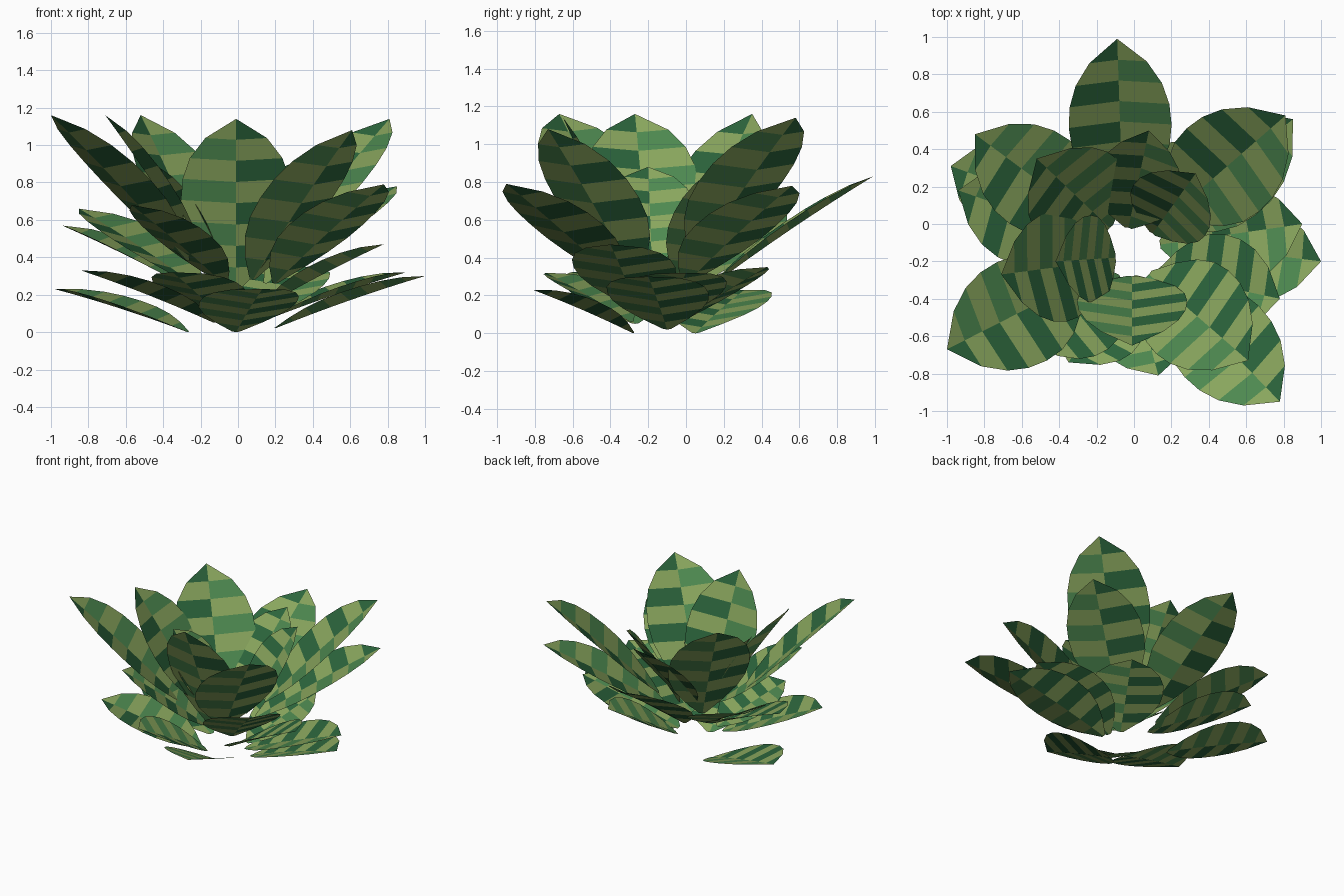
import bpy, bmesh
from mathutils import Vector

if "Cube" in bpy.data.objects:
    bpy.data.objects.remove(bpy.data.objects["Cube"])

def material(name, rgb):
    m = bpy.data.materials.new(name)
    m.diffuse_color = (*rgb, 1)
    m.use_nodes = True
    m.node_tree.nodes["Principled BSDF"].inputs["Base Color"].default_value = m.diffuse_color
    return m

MATS = [material("light_green", (0.25, 0.38, 0.11)),
        material("dark_green", (0.025, 0.13, 0.045)),
        material("mid_green", (0.075, 0.25, 0.08))]

# Half-width of the leaf outline at each row from base to tip (1 = widest)
OUTLINE = [0.08, 0.48, 0.78, 0.95, 1.0, 0.97, 0.84, 0.56, 0.0]

def leaf(name, base, tip, width=0.58, arch=0.012, cup=0.045):
    """Folded, slightly arched leaf from base to tip, checkered in rows."""
    base, tip = Vector(base), Vector(tip)
    along = tip - base
    length = along.length
    side = along.cross(Vector((0, 0, 1))).normalized()
    up = side.cross(along).normalized()
    n = len(OUTLINE) - 1
    bm = bmesh.new()
    rows = []
    for i, w in enumerate(OUTLINE):
        t = i / n
        mid = base + along * t + up * (arch * length * 4 * t * (1 - t))
        half = w * width / 2
        centre = bm.verts.new(mid)
        if i == n:
            rows.append((centre, centre, centre))
            continue
        lift = up * (cup * w)
        rows.append((bm.verts.new(mid - side * half + lift), centre,
                     bm.verts.new(mid + side * half + lift)))
    for i in range(n):
        for j in range(2):
            a, b = rows[i][j], rows[i][j + 1]
            c, d = rows[i + 1][j + 1], rows[i + 1][j]
            f = bm.faces.new([b, a, d, c] if c is not d else [b, a, c])
            f.material_index = 0 if (i + j) % 2 == 0 else 1 + j
    bmesh.ops.recalc_face_normals(bm, faces=bm.faces)
    mesh = bpy.data.meshes.new(name)
    bm.to_mesh(mesh)
    bm.free()
    for m in MATS:
        mesh.materials.append(m)
    ob = bpy.data.objects.new(name, mesh)
    bpy.context.collection.objects.link(ob)

# Lowest whorl, nearly flat on the ground: (base, tip)
LOW = [((-.27, .05, 0), (-.98, .31, .23)),
       ((-.01, -.28, 0), (.13, -.81, .23)),
       ((.2, -.1, .02), (1.0, -.20, .30)),
       ((.14, -.11, .06), (.90, 0, .32)),
       ((-.13, -.27, .05), (-.84, -.50, .33)),
       ((-.07, -.29, .06), (-.35, -.74, .32)),
       ((.1, -.03, .06), (.38, .43, .35))]

# Middle whorl, leaning well outward
MIDDLE = [((.13, -.26, .13), (.78, -.40, .47)),
          ((-.2, -.08, .2), (-.94, .18, .57)),
          ((-.2, 0, .23), (-.85, .48, .66)),
          ((-.07, -.29, .25), (-.57, -.63, .68)),
          ((.2, -.35, .26), (.78, -.95, .79)),
          ((.15, 0, .26), (.85, .56, .78)),
          ((-.06, .12, .24), (-.09, .99, .83))]

# Tall whorl
TALL = [((-.27, -.3, .38), (-1.0, -.67, 1.16)),
        ((.2, .05, .38), (.81, .58, 1.14)),
        ((-.13, -.02, .28), (-.52, .35, 1.16)),
        ((-.18, -.2, .36), (-.71, -.27, 1.16)),
        ((-.01, -.28, .23), (-.01, -.65, 1.14)),
        ((.08, -.27, .28), (.61, -.73, 1.08))]

# Small inner leaves
INNER = [((.1, -.05, .3), (.33, .27, .92)),
         ((-.03, -.02, .3), (.08, .50, .92)),
         ((-.1, -.18, .35), (-.42, -.20, .88))]

for label, whorl, width in (("low_leaf", LOW, .54), ("middle_leaf", MIDDLE, .55),
                            ("tall_leaf", TALL, .59), ("inner_leaf", INNER, .47)):
    for k, (b, t) in enumerate(whorl, 1):
        leaf(f"{label}_{k}", b, t, width)
